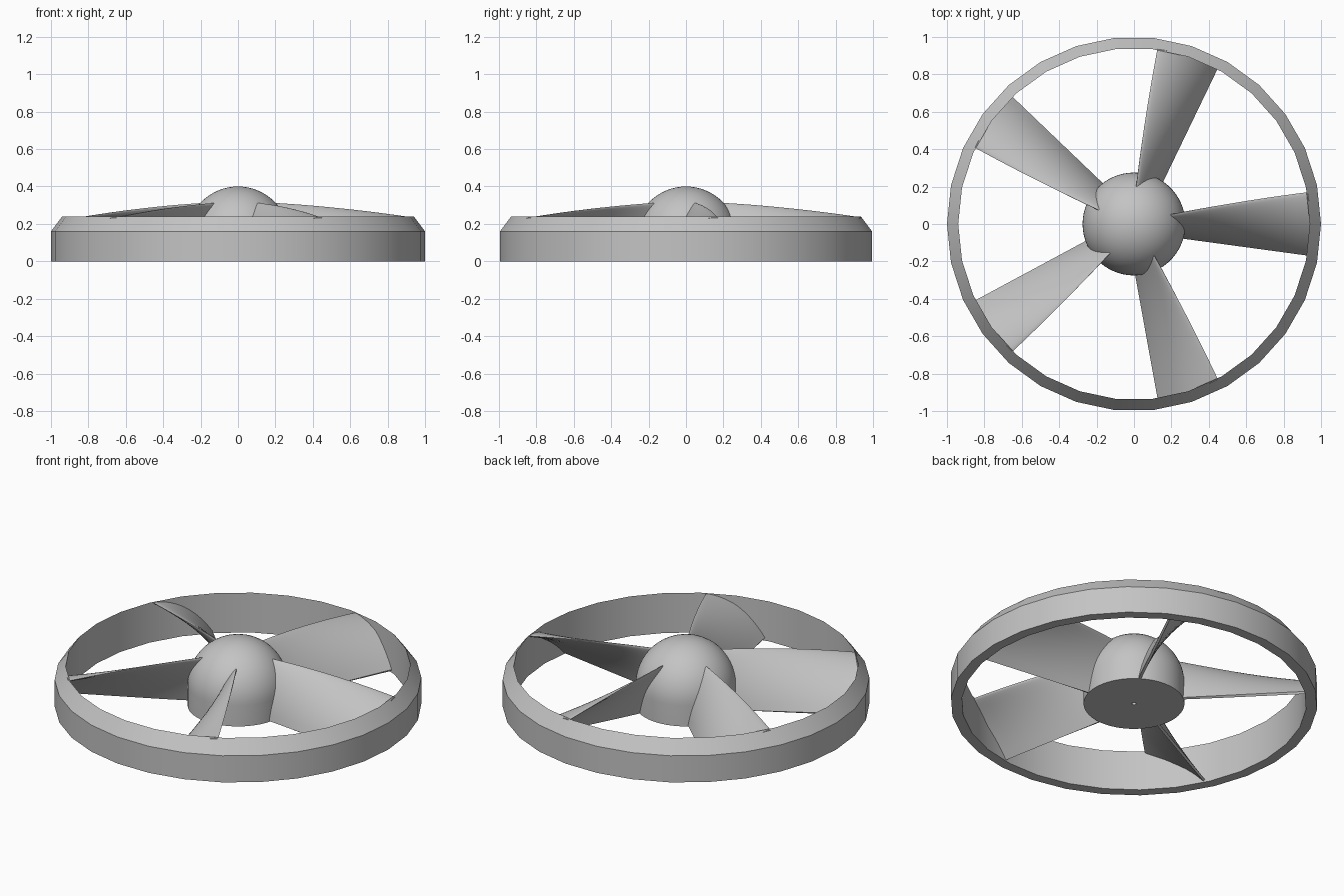
import bpy, bmesh, math
from mathutils import Vector, Matrix

cube = bpy.data.objects.get("Cube")
if cube:
    bpy.data.objects.remove(cube, do_unlink=True)

GREY = (0.55, 0.55, 0.55, 1)
grey = bpy.data.materials.new("plain grey")
grey.use_nodes = True
grey.diffuse_color = GREY
grey.node_tree.nodes["Principled BSDF"].inputs["Base Color"].default_value = GREY

RING_IN, HUB_R, HUB_Z, BLADES = 0.94, 0.275, 0.125, 5


def finish(name, bm):
    """Turn a bmesh into a smooth-shaded object with sharp creases."""
    bmesh.ops.recalc_face_normals(bm, faces=bm.faces)
    mesh = bpy.data.meshes.new(name)
    bm.to_mesh(mesh)
    bm.free()
    mesh.materials.append(grey)
    obj = bpy.data.objects.new(name, mesh)
    bpy.context.collection.objects.link(obj)
    bpy.ops.object.select_all(action='DESELECT')
    obj.select_set(True)
    bpy.context.view_layer.objects.active = obj
    bpy.ops.object.shade_smooth_by_angle(angle=math.radians(35))
    return obj


def lathe(name, profile, steps, closed):
    """Spin an (r, z) profile around the z axis."""
    bm = bmesh.new()
    verts = [bm.verts.new((r, 0, z)) for r, z in profile]
    edges = [bm.edges.new(p) for p in zip(verts, verts[1:])]
    if closed:
        edges.append(bm.edges.new((verts[-1], verts[0])))
    bmesh.ops.spin(bm, geom=verts + edges, cent=(0, 0, 0), axis=(0, 0, 1),
                   angle=math.tau, steps=steps, use_duplicate=False)
    bmesh.ops.remove_doubles(bm, verts=bm.verts, dist=1e-5)
    return finish(name, bm)


def blade_section(t):
    """Cambered, rounded-nose section at span position t (0 root, 1 tip)."""
    radius = 0.15 + (RING_IN + 0.003 - 0.15) * t
    lead = Vector((0.04 + 0.13 * t + 0.03 * t * (1 - t), 0.315 - 0.04 * t - 0.042 * t * t))
    trail = Vector((-0.055 - 0.11 * t, 0.012 * t))
    chord = trail - lead
    normal = Vector((chord.y, -chord.x)).normalized()
    sag = 0.012 + 0.024 * t
    steps = 14
    us = [(i / steps) ** 1.7 for i in range(steps + 1)]

    def point(u, side):
        thick = 0.036 * math.sqrt(u) * (1 - u) + 0.007 * u
        p = lead + chord * u + normal * (sag * 4 * u * (1 - u) + side * thick)
        p.y = max(p.y, 0)
        return Vector((math.sqrt(radius ** 2 - p.x ** 2), p.x, p.y))

    return [point(u, 1) for u in us] + [point(u, -1) for u in reversed(us[1:])]


def build_blade(name, angle):
    """Loft the sections from the hub to the ring."""
    bm = bmesh.new()
    rows = [[bm.verts.new(p) for p in blade_section(i / 12)] for i in range(13)]
    n = len(rows[0])
    for a, b in zip(rows, rows[1:]):
        for j in range(n):
            k = (j + 1) % n
            bm.faces.new((a[j], a[k], b[k], b[j]))
    bm.faces.new(rows[0])
    bm.faces.new(rows[-1])
    bmesh.ops.transform(bm, matrix=Matrix.Rotation(angle, 4, 'Z'), verts=bm.verts)
    return finish(name, bm)


# Outer ring with a sloped upper edge
lathe("outer_ring", [(RING_IN, 0), (1, 0), (1, 0.16), (RING_IN, 0.24)], 30, True)

# Domed hub with a tiny axle hole underneath
dome = [(HUB_R * math.cos(a), HUB_Z + HUB_R * math.sin(a))
        for a in (math.pi / 2 * i / 16 for i in range(17))]
lathe("hub", [(0, 0.06), (0.012, 0.06), (0.012, 0), (HUB_R, 0)] + dome, 60, False)

# Twisted blades
for i in range(BLADES):
    build_blade(f"blade_{i + 1}", math.tau * i / BLADES)
